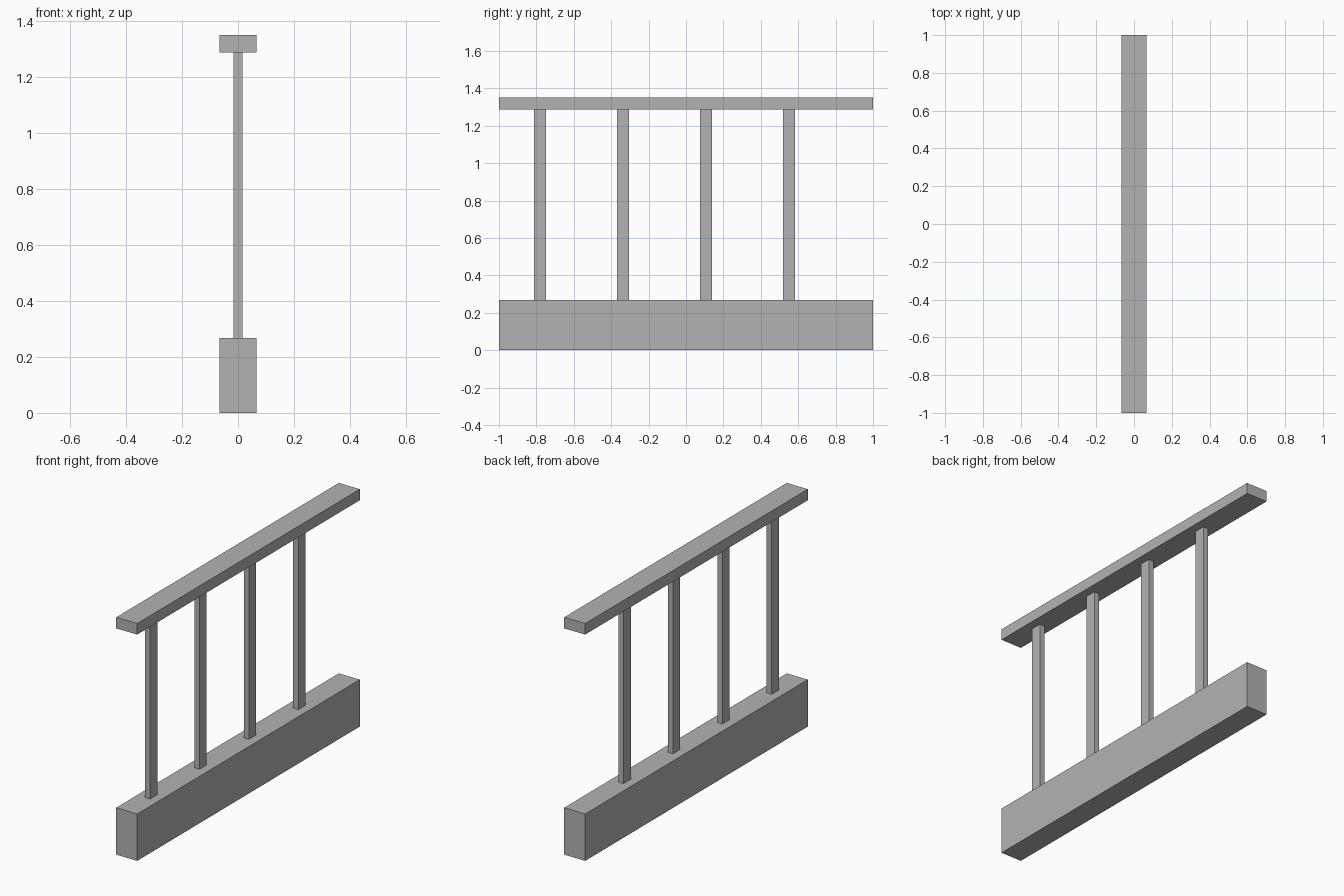
import bpy

cube = bpy.data.objects.get("Cube")
if cube:
    bpy.data.objects.remove(cube, do_unlink=True)

# Single plain grey
grey = bpy.data.materials.new("plain_grey")
grey.use_nodes = True
colour = (0.45, 0.45, 0.45, 1)
grey.diffuse_color = colour
grey.node_tree.nodes["Principled BSDF"].inputs["Base Color"].default_value = colour


def box(name, width, length, bottom, top, y=0):
    """Axis-aligned box centred on x = 0, spanning bottom to top."""
    bpy.ops.mesh.primitive_cube_add(size=1, location=(0, y, (bottom + top) / 2))
    obj = bpy.context.object
    obj.name = name
    obj.scale = (width, length, top - bottom)
    bpy.ops.object.transform_apply(location=False, rotation=False, scale=True)
    obj.data.materials.append(grey)
    return obj


BASE_TOP, RAIL_BOTTOM, RAIL_TOP = 0.267, 1.287, 1.35
WIDTH, LENGTH = 0.132, 2

# Low wall and handrail
box("base_wall", WIDTH, LENGTH, 0, BASE_TOP)
box("top_rail", WIDTH, LENGTH, RAIL_BOTTOM, RAIL_TOP)

# Evenly spaced uprights, set toward the front end
for i in range(4):
    box(f"upright_{i + 1}", 0.032, 0.065, BASE_TOP, RAIL_BOTTOM, -0.78 + i * 0.4437)
